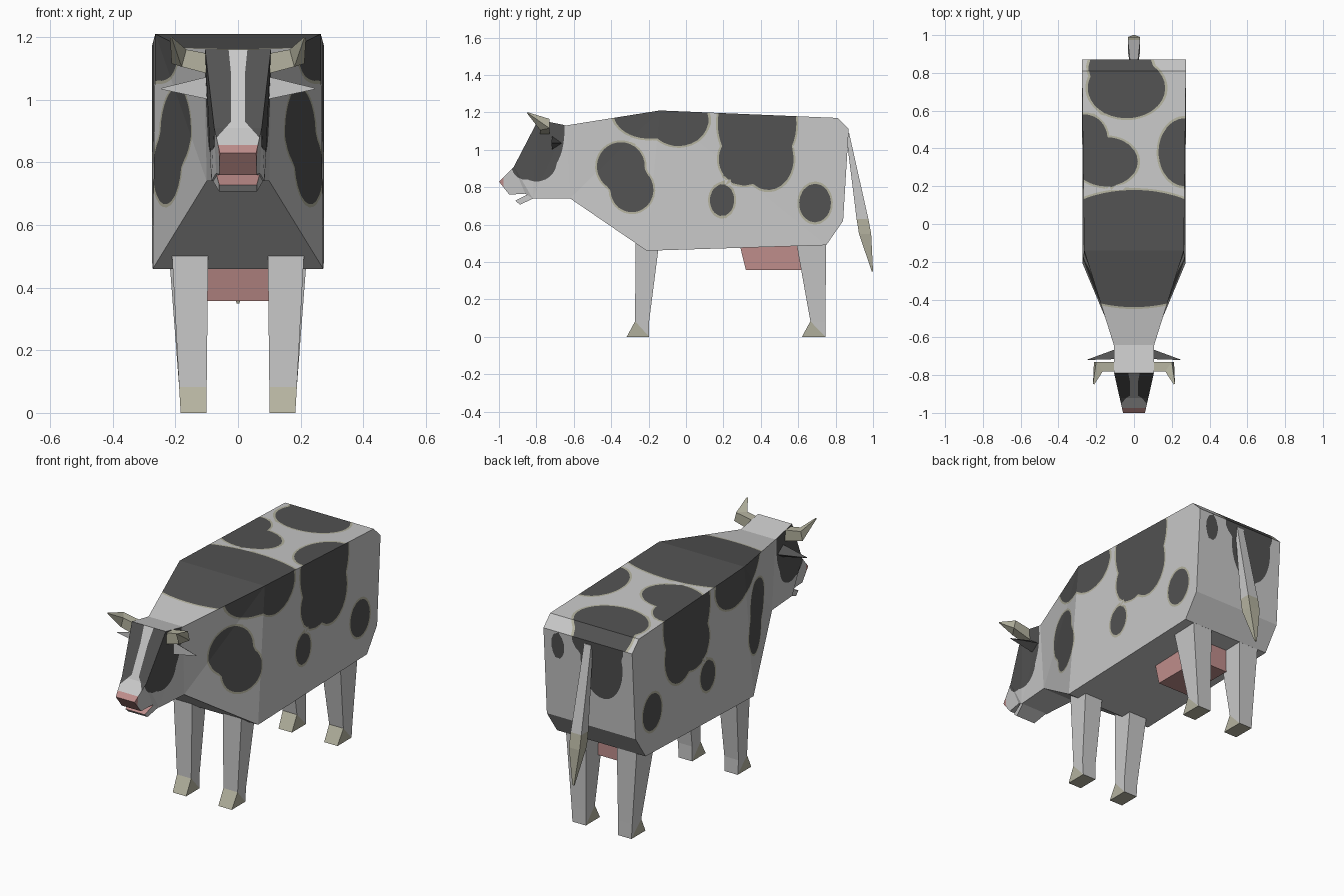
import bpy, bmesh, math
from mathutils import Vector

if "Cube" in bpy.data.objects:
    bpy.data.objects.remove(bpy.data.objects["Cube"])

# Colours
def material(name, rgb):
    m = bpy.data.materials.new(name)
    m.diffuse_color = (*rgb, 1)
    m.use_nodes = True
    m.node_tree.nodes["Principled BSDF"].inputs["Base Color"].default_value = m.diffuse_color
    return m

WHITE, DARK, TAN, PINK = range(4)
MATS = [material("white_hide", (0.58, 0.58, 0.58)),
        material("dark_patch", (0.085, 0.085, 0.085)),
        material("tan_horn", (0.46, 0.45, 0.35)),
        material("pink_skin", (0.52, 0.27, 0.26))]


def loft(rings):
    """Skin a list of four-point rings and cap both ends."""
    bm = bmesh.new()
    vs = [[bm.verts.new(p) for p in r] for r in rings]
    for a, b in zip(vs, vs[1:]):
        for i in range(len(a)):
            j = (i + 1) % len(a)
            bm.faces.new((a[i], a[j], b[j], b[i]))
    bm.faces.new(vs[0])
    bm.faces.new(vs[-1][::-1])
    bmesh.ops.recalc_face_normals(bm, faces=bm.faces)
    return bm


def finish(name, bm, rule, mirror=False):
    bm.normal_update()
    for f in bm.faces:
        f.material_index = rule(f)
    me = bpy.data.meshes.new(name)
    bm.to_mesh(me)
    bm.free()
    for m in MATS:
        me.materials.append(m)
    ob = bpy.data.objects.new(name, me)
    bpy.context.collection.objects.link(ob)
    if mirror:
        ob.modifiers.new("mirror", 'MIRROR').use_mirror_merge = False
    return ob


def section(top, bottom):
    """Cross-section from (y, z, half width) at the top and bottom."""
    (yt, zt, wt), (yb, zb, wb) = top, bottom
    return [(wt, yt, zt), (-wt, yt, zt), (-wb, yb, zb), (wb, yb, zb)]


def box_ring(z, x0, x1, y0, y1):
    return [(x0, y0, z), (x1, y0, z), (x1, y1, z), (x0, y1, z)]


# Patches: ellipses (u, v, radius u, radius v) seen from the side, top and rear
SIDE = [(-.348, .91, .128, .13), (-.289, .786, .115, .12),
        (-.2, 1.2, .19, .14), (-.04, 1.16, .16, .14),
        (.38, 1.14, .21, .26), (.31, .95, .135, .14), (.44, .95, .135, .165),
        (.193, .73, .065, .085), (.69, .715, .085, .103),
        (-.76, 1.1, .11, .22), (-.8, .94, .11, .11), (-.86, .92, .075, .08)]
TOP = [(0, -.13, .5, .31), (-.04, .72, .205, .16), (-.07, .83, .17, .12),
       (-.15, .33, .17, .13), (-.26, .45, .12, .13), (.27, .38, .14, .18)]
REAR = [(.19, 1.03, .04, .075), (-.08, 1.0, .13, .2), (-.06, 1.1, .16, .1)]


def blobs(spots, u, v):
    return min((math.hypot((u - a) / ra, (v - b) / rb) - 1) * min(ra, rb)
               for a, b, ra, rb in spots)


def blaze(p):
    return .022 + max(0, .93 - p.z) * .9 + max(0, p.z - 1.08) * .1 - abs(p.x)


FIELDS = {"side": lambda p: blobs(SIDE, p.y, p.z),
          "top": lambda p: blobs(TOP, p.x, p.y),
          "rear": lambda p: blobs(REAR, p.x, p.z),
          "face": blaze}
RIM = 0.01


def zone(f):
    n = f.normal
    if abs(n.x) > .6:
        return "side"
    if n.y > .9:
        return "rear"
    if n.y < -.5 and n.z > 0:
        return "face"
    return "top" if n.z > .5 else None


def cut_outline(bm, name, level):
    """Cut the faces of one zone along a level line of its patch field."""
    field = FIELDS[name]
    bm.normal_update()
    edges = {e for f in bm.faces if zone(f) == name for e in f.edges}
    new = []
    for e in edges:
        v0, v1 = e.verts
        a, b = field(v0.co) - level, field(v1.co) - level
        if a * b < 0 and 1e-3 < a / (a - b) < .999:
            new.append(bmesh.utils.edge_split(e, v0, a / (a - b))[1])
    if new:
        bmesh.ops.connect_verts(bm, verts=new)
    bmesh.ops.triangulate(bm, faces=bm.faces[:])


def hide_colour(f):
    c, z = f.calc_center_median(), zone(f)
    if c.y < -.975 or (f.normal.y < -.5 and f.normal.z < 0 and c.y < -.93):
        return PINK
    if z is None:
        return WHITE
    d = FIELDS[z](c)
    if d < 0:
        return DARK
    return TAN if d < RIM and z in ("side", "top") and c.y > -.6 else WHITE


# Body, neck and head in one skin
bm = loft([section((.87, 1.11, .275), (.84, .62, .275)),
           section((.81, 1.17, .275), (.75, .49, .275)),
           section((-.14, 1.21, .264), (-.21, .46, .272)),
           section((-.64, 1.13, .107), (-.62, .74, .1)),
           section((-.79, 1.16, .105), (-.82, .74, .085)),
           section((-.92, .91, .076), (-.86, .765, .07)),
           section((-1.0, .83, .058), (-.945, .76, .06))])
bmesh.ops.triangulate(bm, faces=bm.faces[:])
STEP = .03
planes = [(Vector((0, -.975, 0)), Vector((0, 1, 0)))]
for axis, lo, hi in ((0, -.27, .27), (1, -.99, .86), (2, .48, 1.2)):
    for i in range(round((hi - lo) / STEP) + 1):
        co, no = Vector(), Vector()
        co[axis], no[axis] = lo + i * STEP, 1
        planes.append((co, no))
for co, no in planes:
    bmesh.ops.bisect_plane(bm, geom=bm.verts[:] + bm.edges[:] + bm.faces[:],
                           dist=1e-5, plane_co=co, plane_no=no)
bmesh.ops.triangulate(bm, faces=bm.faces[:])
for name in FIELDS:
    cut_outline(bm, name, 0)
    if name in ("side", "top"):
        cut_outline(bm, name, RIM)
finish("body", bm, hide_colour)

# Lower jaw
finish("lower_jaw", loft([section((-.84, .765, .07), (-.815, .74, .08)),
                          section((-.912, .728, .06), (-.888, .706, .06))]),
       lambda f: PINK if f.normal.z > .3 else WHITE)


# Legs with wedge hooves: the hoof side is split along its diagonal
def legs(name, x_out, top_y, ankle_y):
    y0, y1 = ankle_y
    bm = loft([box_ring(.53, .095, x_out, *top_y),
               box_ring(.083, .1, .188, y0, y1),
               box_ring(0, .1, .183, y0 - .045, y1)])
    for f in [f for f in bm.faces if abs(f.normal.x) > .8
              and f.calc_center_median().z < .1]:
        low = min((v for v in f.verts if v.co.z < .01), key=lambda v: -v.co.y)
        high = min((v for v in f.verts if v.co.z > .01), key=lambda v: v.co.y)
        bmesh.utils.face_split(f, low, high)

    def rule(f):
        c = f.calc_center_median()
        toe = f.normal.y < -.3 or f.normal.z < -.5
        side = abs(f.normal.x) > .8 and c.z < .04
        return TAN if c.z < .06 and (toe or side) else WHITE
    finish(name, bm, rule, mirror=True)


legs("front_legs", .212, (-.27, -.14), (-.272, -.197))
legs("rear_legs", .222, (.585, .75), (.665, .745))

# Udder
finish("udder", loft([box_ring(.5, -.097, .097, .285, .64),
                      box_ring(.357, -.097, .097, .32, .64)]), lambda f: PINK)

# Tail with tan tuft
finish("tail", loft([box_ring(1.09, -.022, .022, .855, .872),
                     box_ring(.63, -.033, .033, .912, .975),
                     box_ring(.55, -.033, .033, .925, .99),
                     box_ring(.35, -.005, .005, .993, 1.0)]),
       lambda f: TAN if f.calc_center_median().z < .62 else WHITE)

# Horns, bent forward and up
finish("horns", loft([
    [(.085, -.73, 1.08), (.085, -.78, 1.08), (.085, -.78, 1.145), (.085, -.73, 1.145)],
    [(.212, -.73, 1.115), (.18, -.78, 1.105), (.165, -.78, 1.16), (.2, -.73, 1.165)],
    [(.217, -.845, 1.195), (.211, -.85, 1.195), (.211, -.85, 1.2), (.217, -.845, 1.2)]]),
    lambda f: TAN, mirror=True)

# Ears, pale in front and dark behind
finish("ears", loft([
    [(.09, -.715, 1.075), (.09, -.715, 1.0), (.09, -.66, 1.035)],
    [(.245, -.72, 1.037), (.245, -.72, 1.033), (.245, -.717, 1.035)]]),
    lambda f: WHITE if f.normal.y < -.6 else DARK, mirror=True)
